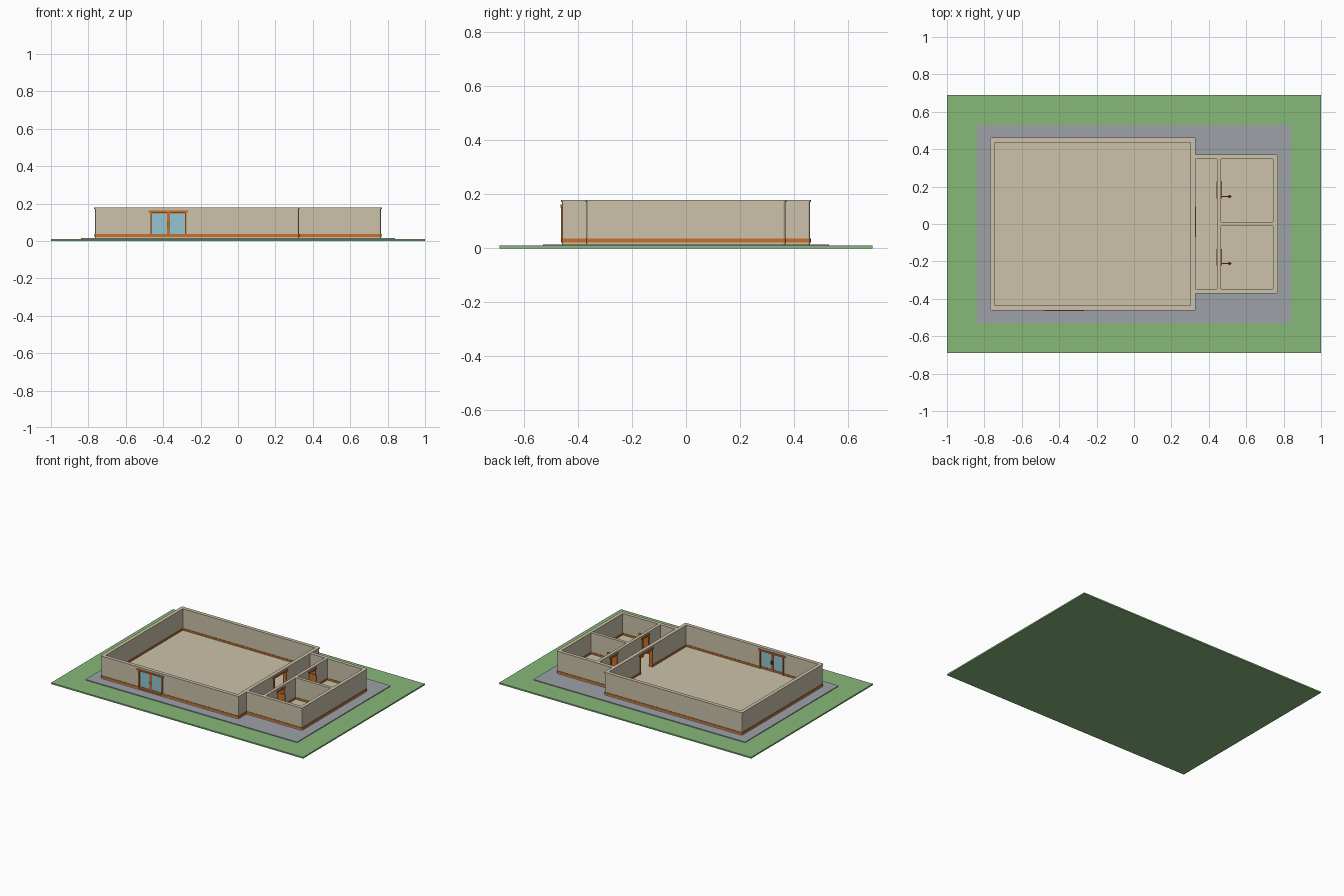
import bpy, bmesh

if "Cube" in bpy.data.objects:
    bpy.data.objects.remove(bpy.data.objects["Cube"])


def srgb(r, g, b):
    return tuple(((c / 255 + 0.055) / 1.055) ** 2.4 if c > 10 else c / 3300 for c in (r, g, b)) + (1,)


def material(name, *rgb):
    m = bpy.data.materials.new(name)
    m.diffuse_color = srgb(*rgb)
    m.use_nodes = True
    m.node_tree.nodes["Principled BSDF"].inputs["Base Color"].default_value = m.diffuse_color
    return m


GRASS = material("grass_green", 135, 184, 122)
PAVING = material("paving_grey", 157, 162, 168)
PLASTER = material("plaster_beige", 204, 194, 170)
WOOD = material("orange_wood", 200, 112, 42)
GLASS = material("pale_blue_glass", 148, 198, 212)
METAL = material("dark_metal", 78, 72, 66)


def finish(bm, name, mat):
    bmesh.ops.recalc_face_normals(bm, faces=bm.faces[:])
    me = bpy.data.meshes.new(name)
    bm.to_mesh(me)
    bm.free()
    if mat:
        me.materials.append(mat)
    ob = bpy.data.objects.new(name, me)
    bpy.context.collection.objects.link(ob)
    return ob


def box(name, mat, x0, x1, y0, y1, z0, z1):
    bm = bmesh.new()
    bmesh.ops.create_cube(bm, size=1)
    for v in bm.verts:
        v.co = ((x0 + x1) / 2 + v.co.x * (x1 - x0),
                (y0 + y1) / 2 + v.co.y * (y1 - y0),
                (z0 + z1) / 2 + v.co.z * (z1 - z0))
    return finish(bm, name, mat)


def ring(name, mat, rect, t, grow, z0, z1, chamfer=0.008):
    """Rectangular wall ring with eased outer corners, widened by grow on both sides."""
    x0, x1, y0, y1 = rect
    bm = bmesh.new()

    def loop(d, z):
        return [bm.verts.new((x, y, z)) for x, y in
                ((x0 + d, y0 + d), (x1 - d, y0 + d), (x1 - d, y1 - d), (x0 + d, y1 - d))]

    ob, ot = loop(-grow, z0), loop(-grow, z1)
    ib, it = loop(t + grow, z0), loop(t + grow, z1)
    for i in range(4):
        j = (i + 1) % 4
        for a, b in ((ob, ot), (ot, it), (it, ib), (ib, ob)):
            bm.faces.new((a[i], a[j], b[j], b[i]))
    edges = [bm.edges.get((ob[i], ot[i])) for i in range(4)]
    bmesh.ops.bevel(bm, geom=edges, offset=chamfer, segments=2, profile=0.5, affect='EDGES')
    return finish(bm, name, mat)


# Ground, paving and floors
Z_PAVE, Z_FLOOR, Z_TOP = 0.0155, 0.024, 0.179
SKIRT0, SKIRT1 = 0.022, 0.037
box("lawn", GRASS, -1, 1, -0.69, 0.69, 0, 0.01)
box("paving", PAVING, -0.84, 0.84, -0.53, 0.53, 0.009, Z_PAVE)
box("hall_floor", PLASTER, -0.755, 0.316, -0.45, 0.45, 0.015, Z_FLOOR)
box("annex_floor", PLASTER, 0.316, 0.757, -0.362, 0.362, 0.015, Z_FLOOR)

# Outer walls: plaster, coping and skirting rings
cut_parts = []
for part, rect, t, drop in (("hall", (-0.765, 0.325, -0.459, 0.459), 0.018, 0),
                            ("annex", (0.3075, 0.765, -0.368, 0.368), 0.017, 0.0005)):
    cut_parts.append(ring(part + "_walls", PLASTER, rect, t, 0, Z_PAVE, Z_TOP - 0.004))
    cut_parts.append(ring(part + "_skirting", WOOD, rect, t, 0.003, SKIRT0, SKIRT1))
    ring(part + "_coping", PLASTER, rect, t, 0.004, Z_TOP - 0.007, Z_TOP - drop)

# Inner partitions
for part, (x0, x1, y0, y1) in (("corridor_partition", (0.447, 0.463, -0.36, 0.36)),
                               ("room_partition", (0.456, 0.757, -0.008, 0.008))):
    def grown(g):
        return (x0 - g, x1 + g, y0 - g, y1 + g)
    cut_parts.append(box(part, PLASTER, *grown(0), Z_PAVE, Z_TOP - 0.004))
    cut_parts.append(box(part + "_skirting", WOOD, *grown(0.003), SKIRT0, SKIRT1))
    box(part + "_coping", PLASTER, *grown(0.003), Z_TOP - 0.007, Z_TOP - 0.001)

# Door openings: name, wall axis, wall centre, opening start and end
DOOR_TOP = 0.155
DOORS = (("front_door", 'x', -0.45, -0.47, -0.275),
         ("hall_door", 'y', 0.316, -0.06, 0.085),
         ("back_room_door", 'y', 0.455, 0.145, 0.217),
         ("front_room_door", 'y', 0.455, -0.214, -0.142))


def door_box(name, mat, axis, c, depth, a0, a1, z0, z1):
    across = (c - depth, c + depth)
    spans = (a0, a1) + across if axis == 'x' else across + (a0, a1)
    return box(name, mat, *spans, z0, z1)


cutters = [door_box(n + "_cutter", None, ax, c, 0.022, a, b, Z_FLOOR - 0.001, DOOR_TOP)
           for n, ax, c, a, b in DOORS]
for ob in cut_parts:
    bpy.context.view_layer.objects.active = ob
    for cutter in cutters:
        mod = ob.modifiers.new("opening", 'BOOLEAN')
        mod.operation, mod.solver, mod.object = 'DIFFERENCE', 'EXACT', cutter
        bpy.ops.object.modifier_apply(modifier=mod.name)
for cutter in cutters:
    bpy.data.objects.remove(cutter)

# Door frames
for n, ax, c, a, b in DOORS:
    w = 0.008
    door_box(n + "_jamb_a", WOOD, ax, c, 0.0135, a, a + w, Z_FLOOR, DOOR_TOP)
    door_box(n + "_jamb_b", WOOD, ax, c, 0.0135, b - w, b, Z_FLOOR, DOOR_TOP)
    door_box(n + "_header", WOOD, ax, c, 0.0145, a - 0.009, b + 0.009, DOOR_TOP - 0.004, DOOR_TOP + 0.008)

# Glazed double entrance door
yc, mid = -0.45, -0.3725
for side, (a, b) in (("left", (-0.462, mid)), ("right", (mid, -0.283))):
    door_box(side + "_glass", GLASS, 'x', yc, 0.003, a, b, 0.03, 0.152)
    door_box(side + "_bottom_rail", WOOD, 'x', yc, 0.006, a, b, Z_FLOOR, 0.037)
    door_box(side + "_top_rail", WOOD, 'x', yc, 0.006, a, b, 0.147, 0.152)
    s = -1 if side == "left" else 1
    hx = mid + s * 0.006
    door_box(side + "_handle", METAL, 'x', yc, 0.011, hx - 0.0015, hx + 0.0015, 0.075, 0.1)
door_box("meeting_stile", WOOD, 'x', yc, 0.007, mid - 0.008, mid + 0.008, Z_FLOOR, 0.152)

# Room doors standing open into the rooms, each with a handle
for n, ax, c, a, b in DOORS[2:]:
    box(n + "_leaf", WOOD, 0.463, 0.522, a, a + 0.005, Z_FLOOR + 0.002, DOOR_TOP - 0.004)
    box(n + "_handle", METAL, 0.505, 0.515, a - 0.006, a + 0.011, 0.085, 0.089)
